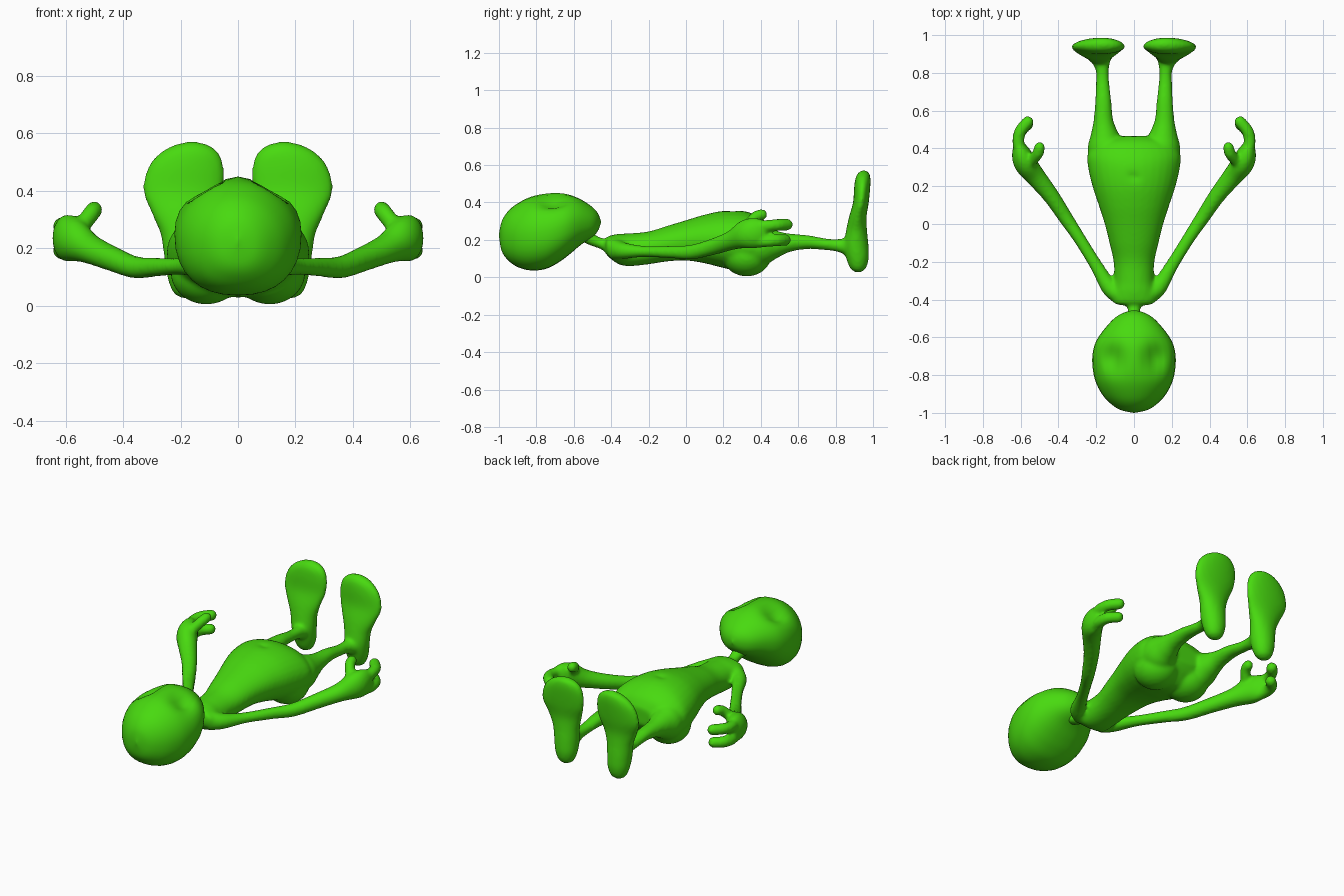
import bpy
import bmesh
from math import sin, cos, pi, exp, copysign
from mathutils import Vector, Matrix

SIDES = 32
STEPS = 6

default_cube = bpy.data.objects.get("Cube")
if default_cube:
    bpy.data.objects.remove(default_cube, do_unlink=True)

skin = bpy.data.materials.new("bright green skin")
skin.use_nodes = True
skin.diffuse_color = (0.065, 0.70, 0.005, 1)
skin.node_tree.nodes["Principled BSDF"].inputs["Base Color"].default_value = skin.diffuse_color


def smooth_stations(stations):
    """Fill in stations along a smooth spline."""
    rows = [Vector(s) for s in stations]
    out = []
    for i in range(len(rows) - 1):
        a, b = rows[i], rows[i + 1]
        before = rows[i - 1] if i else a
        after = rows[i + 2] if i + 2 < len(rows) else b
        for k in range(STEPS):
            t = k / STEPS
            out.append(0.5 * (2 * a + (b - before) * t
                              + (2 * before - 5 * a + 4 * b - after) * t * t
                              + (3 * a - before - 3 * b + after) * t ** 3))
    out.append(rows[-1])
    return out


def loft(bm, stations, plane=None, side=1, square=1.0):
    """Skin oval rings (x, y, z, width radius, depth radius) along a path."""
    rows = smooth_stations(stations)
    points = [Vector(r[:3]) for r in rows]
    rings = []
    for i, row in enumerate(rows):
        if plane:
            u, v = plane
        else:
            tangent = (points[min(i + 1, len(rows) - 1)] - points[max(i - 1, 0)]).normalized()
            u = tangent.cross(Vector((0, 0, 1))).normalized()
            v = u.cross(tangent)
        ring = []
        for k in range(SIDES):
            c, s = cos(2 * pi * k / SIDES), sin(2 * pi * k / SIDES)
            if s < 0:
                c, s = copysign(abs(c) ** square, c), -abs(s) ** square
            p = points[i] + u * c * max(row[3], 0.002) + v * s * max(row[4], 0.002)
            ring.append(bm.verts.new((p.x * side, p.y, p.z)))
        rings.append(ring)
    for a, b in zip(rings, rings[1:]):
        for k in range(SIDES):
            n = (k + 1) % SIDES
            bm.faces.new((a[k], a[n], b[n], b[k]))
    bm.faces.new(rings[0])
    bm.faces.new(rings[-1])


def profile(rows):
    """Turn (y, half width, bottom, top) rows into upright stations."""
    return [(0, y, (lo + hi) / 2, w, (hi - lo) / 2) for y, w, lo, hi in rows]


def ball(bm, centre, size, side=1):
    x, y, z = centre
    place = Matrix.Translation((x * side, y, z)) @ Matrix.Diagonal((*size, 1))
    bmesh.ops.create_uvsphere(bm, u_segments=24, v_segments=16, radius=1, matrix=place)


def digit(bm, path, radius, side):
    """Finger with a rounded tip."""
    loft(bm, [(*p, radius, radius) for p in path], side=side)
    ball(bm, path[-1], (radius,) * 3, side)


def finish(bm, name):
    bmesh.ops.recalc_face_normals(bm, faces=bm.faces)
    for face in bm.faces:
        face.smooth = True
    mesh = bpy.data.meshes.new(name)
    bm.to_mesh(mesh)
    bm.free()
    mesh.materials.append(skin)
    obj = bpy.data.objects.new(name, mesh)
    bpy.context.collection.objects.link(obj)
    return obj


X, Y, Z = Vector((1, 0, 0)), Vector((0, 1, 0)), Vector((0, 0, 1))

# Head: egg with the chin toward the neck and two sunken eye sockets
bm = bmesh.new()
loft(bm, profile([
    (-1.0, 0, .22, .23), (-.985, .07, .14, .30), (-.95, .125, .09, .355),
    (-.9, .17, .055, .395), (-.83, .205, .037, .43), (-.75, .22, .045, .447),
    (-.68, .218, .08, .45), (-.62, .2, .125, .44), (-.56, .16, .175, .415),
    (-.5, .105, .215, .375), (-.47, .055, .25, .34), (-.455, 0, .29, .30)]),
    plane=(X, Z), square=.85)
for vert in bm.verts:
    if vert.co.z > .25:
        across = (abs(vert.co.x) - .115) / .05
        along = (vert.co.y + .71) / .075
        vert.co.z -= .05 * exp(-across ** 2 - along ** 2)
finish(bm, "head")

# Torso with neck and navel
bm = bmesh.new()
loft(bm, profile([
    (-.43, .07, .13, .2), (-.415, .11, .11, .22), (-.36, .115, .07, .232),
    (-.3, .105, .06, .235), (-.2, .108, .07, .245), (-.1, .13, .085, .275),
    (0, .155, .09, .305), (.1, .187, .075, .335), (.2, .22, .05, .355),
    (.3, .243, .03, .355), (.37, .245, .04, .335), (.43, .2, .09, .295),
    (.465, .1, .14, .24)]), plane=(X, Z), square=.85)
for vert in bm.verts:
    if vert.co.z > .3:
        vert.co.z -= .012 * exp(-(vert.co.x ** 2 + (vert.co.y - .25) ** 2) / .0004)
loft(bm, [(0, -.56, .235, .05, .04), (0, -.5, .2, .036, .032),
          (0, -.45, .18, .034, .03), (0, -.38, .16, .06, .05)])

for side in (1, -1):
    # Buttock
    ball(bm, (.11, .325, .115), (.125, .13, .11), side)
    # Leg
    loft(bm, [(.13, .25, .16, .09, .09), (.148, .4, .17, .098, .105),
              (.157, .48, .178, .072, .075), (.162, .55, .185, .052, .05),
              (.163, .65, .188, .043, .037), (.166, .75, .176, .035, .031),
              (.168, .82, .17, .036, .036), (.18, .9, .16, .065, .06)], side=side)
    # Upright foot, heel at the bottom
    loft(bm, [(.18, .92, .025, .01, .01), (.18, .92, .045, .045, .04),
              (.18, .917, .1, .066, .06), (.182, .91, .17, .075, .066),
              (.185, .912, .25, .085, .056), (.19, .918, .32, .11, .047),
              (.192, .935, .4, .139, .042), (.182, .942, .48, .133, .043),
              (.17, .946, .53, .105, .04), (.162, .95, .56, .06, .028),
              (.16, .95, .572, .01, .006)], plane=(X, Y), side=side)
    # Arm running into the palm
    loft(bm, [(.07, -.38, .15, .05, .06), (.13, -.335, .142, .045, .045),
              (.2, -.22, .138, .034, .03), (.29, -.075, .135, .033, .034),
              (.36, .03, .135, .038, .039), (.44, .15, .165, .044, .044),
              (.52, .25, .2, .053, .053), (.575, .32, .23, .06, .078),
              (.598, .38, .237, .05, .08), (.61, .43, .235, .025, .055)], side=side)
    # Thumb and two curled fingers
    digit(bm, [(.57, .3, .25), (.535, .34, .29), (.508, .375, .325), (.5, .405, .335)],
          .03, side)
    for drop in (0, .082):
        digit(bm, [(.595, .37, .272 - drop), (.612, .43, .275 - drop),
                   (.602, .49, .28 - drop), (.562, .54 - drop / 8, .282 - drop)],
              .032, side)

# Blend all the body parts into one smooth skin
body = finish(bm, "body")
remesh = body.modifiers.new("blend", "REMESH")
remesh.mode = "VOXEL"
remesh.voxel_size = .01
remesh.use_smooth_shade = True
soften = body.modifiers.new("soften", "SMOOTH")
soften.factor = .5
soften.iterations = 8
